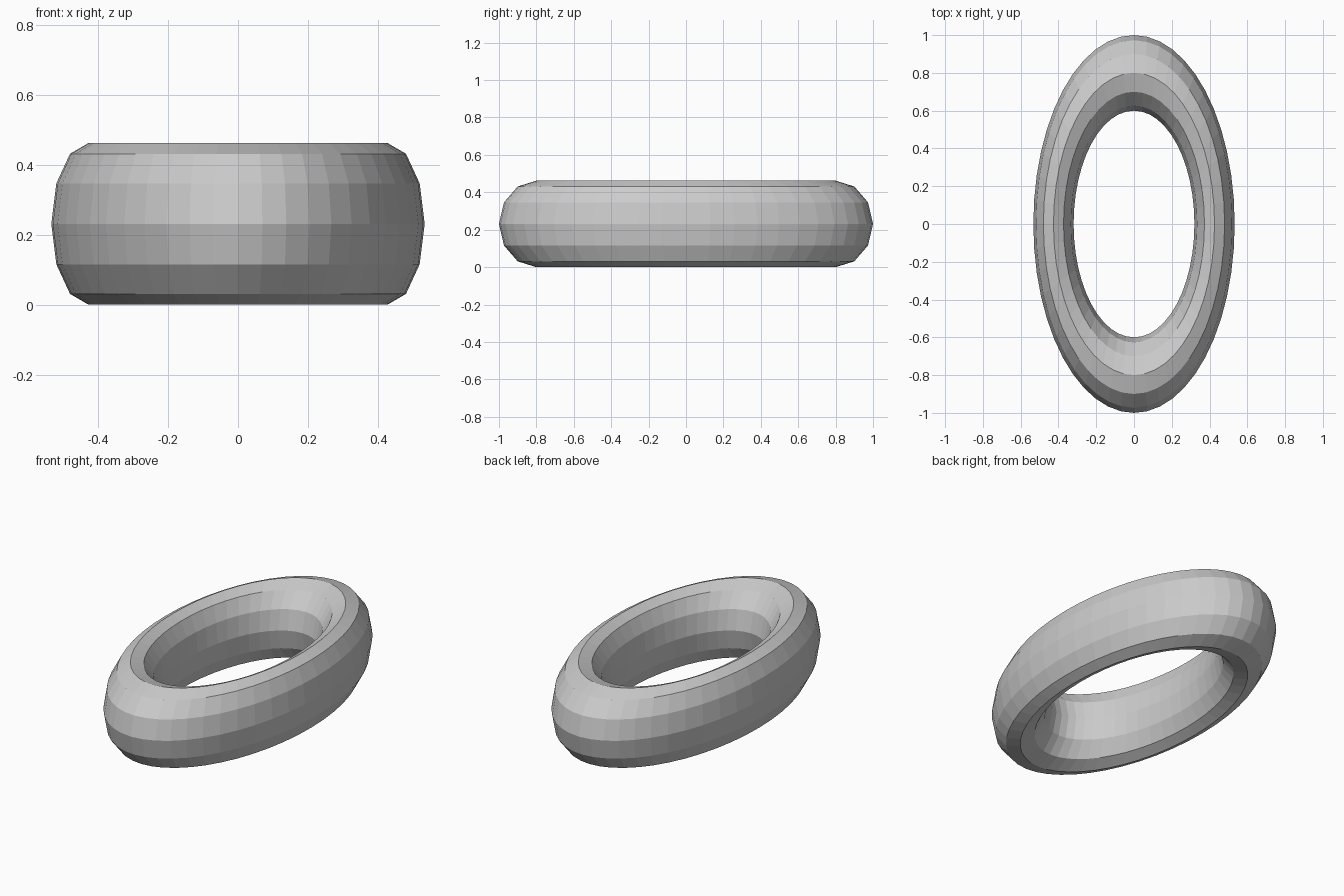
import bpy

if "Cube" in bpy.data.objects:
    bpy.data.objects.remove(bpy.data.objects["Cube"])

# Oval ring: a flat-faced torus squashed in x and stretched in z
HALF_HEIGHT = 0.231
bpy.ops.mesh.primitive_torus_add(
    major_segments=48, minor_segments=12,
    major_radius=0.8, minor_radius=0.2,
    location=(0, 0, HALF_HEIGHT))
ring = bpy.context.object
ring.name = "oval_ring"
ring.scale = (0.533, 1.0, HALF_HEIGHT / 0.2)
bpy.ops.object.transform_apply(location=False, rotation=False, scale=True)
bpy.ops.object.shade_flat()
